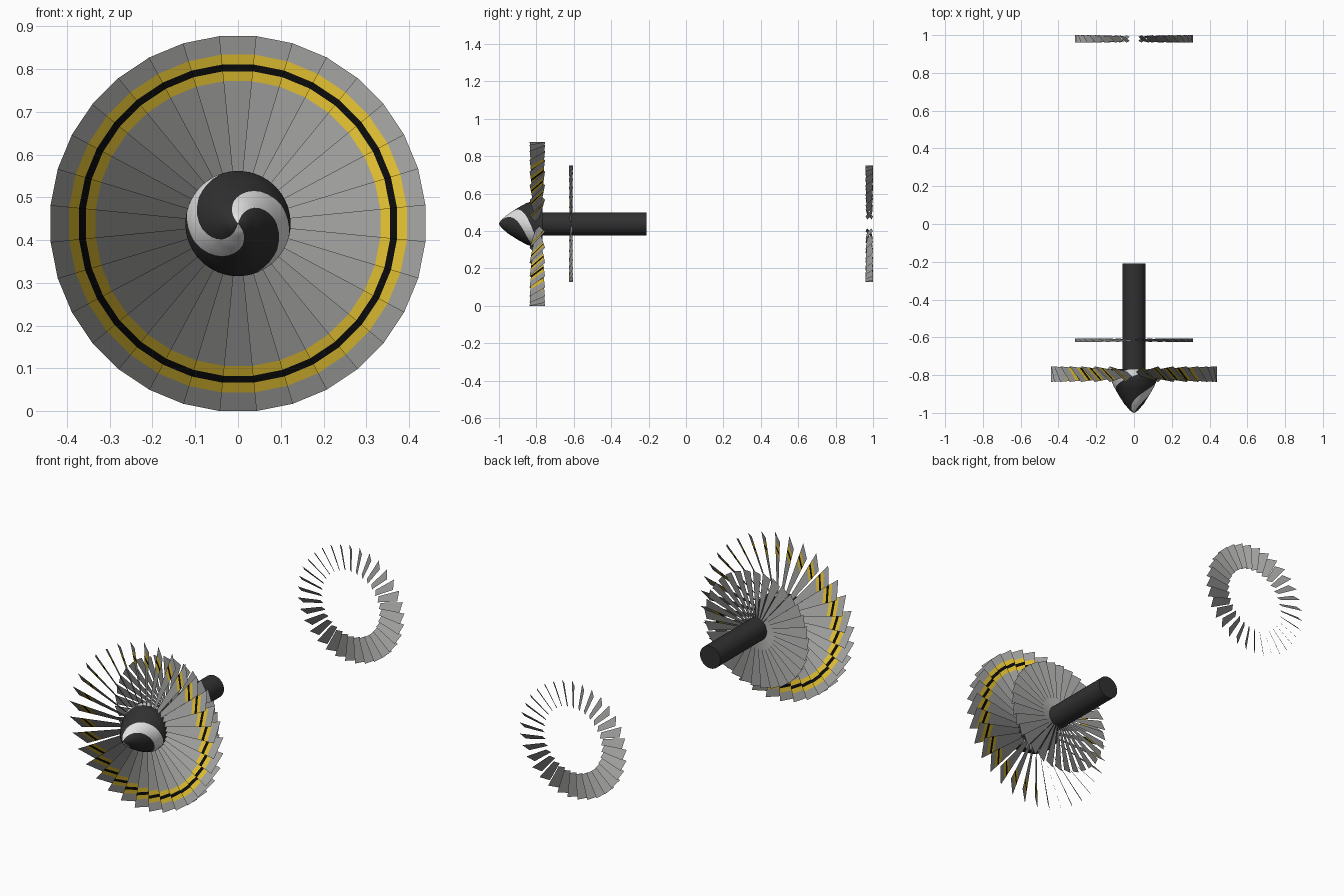
import bpy, bmesh, math

if "Cube" in bpy.data.objects:
    bpy.data.objects.remove(bpy.data.objects["Cube"])

CZ = 0.4385          # height of the rotation axis
COUNT = 32           # blades per stage
HALF = math.tan(math.pi / COUNT)


def material(name, rgb):
    m = bpy.data.materials.new(name)
    m.diffuse_color = (*rgb, 1)
    m.use_nodes = True
    m.node_tree.nodes["Principled BSDF"].inputs["Base Color"].default_value = m.diffuse_color
    return m


STEEL = material("blade grey", (0.34, 0.34, 0.335))
YELLOW = material("stripe yellow", (0.72, 0.50, 0.03))
BLACK = material("stripe black", (0.003, 0.003, 0.003))
DARK = material("dark metal", (0.03, 0.03, 0.03))
WHITE = material("spiral white", (0.75, 0.75, 0.75))


def finish(name, bm, mats):
    me = bpy.data.meshes.new(name)
    bm.to_mesh(me)
    bm.free()
    for m in mats:
        me.materials.append(m)
    ob = bpy.data.objects.new(name, me)
    bpy.context.collection.objects.link(ob)
    return ob


def point(r, a, y, t=0.0):
    """Axis-centred point: radius, angle, axial position, tangential offset."""
    c, s = math.cos(a), math.sin(a)
    return (r * c - t * s, y, CZ + r * s + t * c)


def blade_ring(name, y_mid, depth, width, radii, colours, mats):
    """Ring of thin pitched blades, chord growing with radius."""
    bm = bmesh.new()
    tip = radii[-1]
    for k in range(COUNT):
        a = 2 * math.pi * k / COUNT
        rows = []
        for r in radii:
            f = r / tip
            rows.append([bm.verts.new(point(r, a, y_mid + s * depth / 2 * f, s * width / 2 * f))
                         for s in (-1, 1)])
        for (p, q), c in zip(zip(rows, rows[1:]), colours):
            bm.faces.new((p[0], q[0], q[1], p[1])).material_index = c
    return finish(name, bm, mats)


def lathe(name, profile, sides, mats, twist=lambda y: 0.0, colour=lambda i: 0):
    """Revolve (radius, y) points about the axis; rings may be twisted."""
    bm = bmesh.new()
    rings = [[bm.verts.new(point(r, 2 * math.pi * i / sides + twist(y), y)) for i in range(sides)]
             for r, y in profile]
    for p, q in zip(rings, rings[1:]):
        for i in range(sides):
            j = (i + 1) % sides
            bm.faces.new((p[i], p[j], q[j], q[i])).material_index = colour(i)
    bm.faces.new(rings[0])
    bm.faces.new(rings[-1])
    bmesh.ops.recalc_face_normals(bm, faces=bm.faces)
    ob = finish(name, bm, mats)
    bpy.ops.object.select_all(action='DESELECT')
    ob.select_set(True)
    bpy.context.view_layer.objects.active = ob
    bpy.ops.object.shade_smooth_by_angle(angle=math.radians(40))
    return ob


# Front fan with a painted yellow and black band
blade_ring("front_fan", -0.795, 0.082, 2 * CZ * HALF,
           [0.03, 0.333, 0.356, 0.372, 0.395, CZ], [0, 1, 2, 1, 0],
           [STEEL, YELLOW, BLACK])

# Compressor disc on the shaft and separate rear blade ring
blade_ring("compressor_blades", -0.615, 0.02, 2 * 0.312 * HALF, [0.03, 0.312], [0], [STEEL])
blade_ring("rear_blades", 0.98, 0.04, 0.042, [0.18, 0.312], [0], [STEEL])

# Drive shaft
lathe("shaft", [(0.0615, -0.80), (0.0615, -0.21)], 32, [DARK])

# Nose cone: mesh columns follow the two spiral arms
KEYS = [(0.002, -1.0), (0.022, -0.987), (0.053, -0.95), (0.085, -0.90),
        (0.110, -0.855), (0.123, -0.82), (0.123, -0.768)]
profile = []
for (r0, y0), (r1, y1) in zip(KEYS, KEYS[1:]):
    profile += [(r0 + (r1 - r0) * k / 4, y0 + (y1 - y0) * k / 4) for k in range(4)]
profile.append(KEYS[-1])


def spiral(y):
    u = y + 1.0
    return math.radians(280 - 450 * u - 1900 * u * u)


SIDES = 64
lathe("nose_cone", profile, SIDES, [DARK, WHITE], spiral,
      lambda i: 1 if (i + 5) % (SIDES // 2) < 10 else 0)
